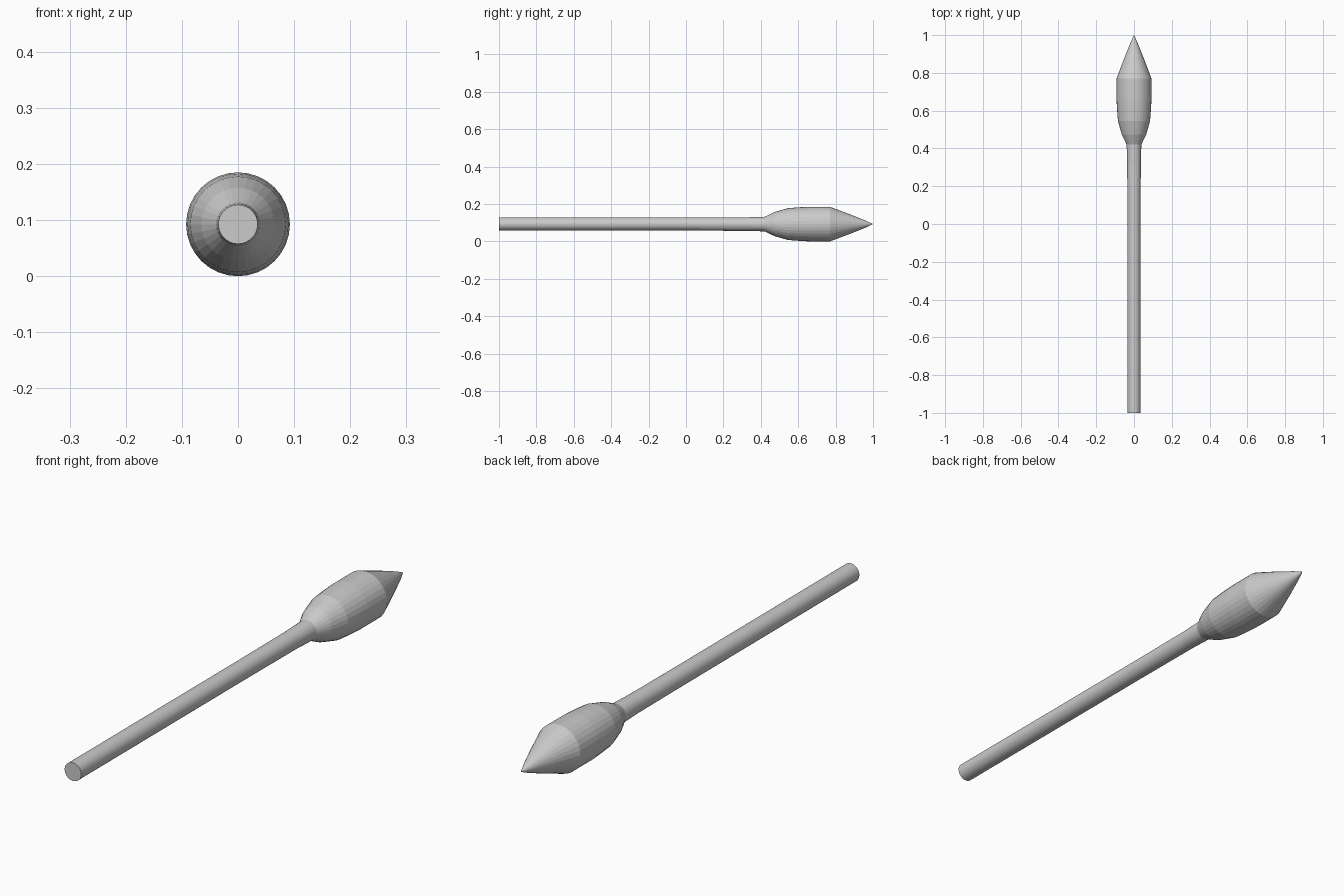
import bpy, bmesh
from math import sin, cos, pi

if "Cube" in bpy.data.objects:
    bpy.data.objects.remove(bpy.data.objects["Cube"])

SIDES = 32
AXIS_Z = 0.0925


def lathe(name, profile, cap_start=False):
    """Revolve (y, radius) points around the long axis; zero radius makes a tip."""
    bm = bmesh.new()
    rings = []
    for y, r in profile:
        if r == 0:
            rings.append([bm.verts.new((0, y, AXIS_Z))])
        else:
            rings.append([bm.verts.new((r * cos(2 * pi * i / SIDES), y,
                                        AXIS_Z + r * sin(2 * pi * i / SIDES)))
                          for i in range(SIDES)])
    for a, b in zip(rings, rings[1:]):
        for i in range(SIDES):
            j = (i + 1) % SIDES
            if len(b) == 1:
                bm.faces.new((a[i], a[j], b[0]))
            else:
                bm.faces.new((a[i], a[j], b[j], b[i]))
    if cap_start:
        bm.faces.new(rings[0])
    bmesh.ops.recalc_face_normals(bm, faces=bm.faces)
    # the first side face must point away from the axis
    bm.faces.ensure_lookup_table()
    f = bm.faces[0]
    c = f.calc_center_median()
    if f.normal.x * c.x + f.normal.z * (c.z - AXIS_Z) < 0:
        bmesh.ops.reverse_faces(bm, faces=bm.faces)
    mesh = bpy.data.meshes.new(name)
    bm.to_mesh(mesh)
    bm.free()
    obj = bpy.data.objects.new(name, mesh)
    bpy.context.collection.objects.link(obj)
    return obj


# Straight launch tube with a closed rear end
lathe("shaft", [(-1.0, 0.035), (0.02, 0.035), (0.32, 0.036), (0.42, 0.039)],
      cap_start=True)

# Flared neck, barrel body and pointed nose
lathe("head", [(0.42, 0.039), (0.435, 0.046), (0.475, 0.065), (0.545, 0.085),
               (0.61, 0.090), (0.66, 0.0925), (0.77, 0.0925),
               (0.87, 0.055), (0.96, 0.019), (0.99, 0.005), (1.0, 0)])
